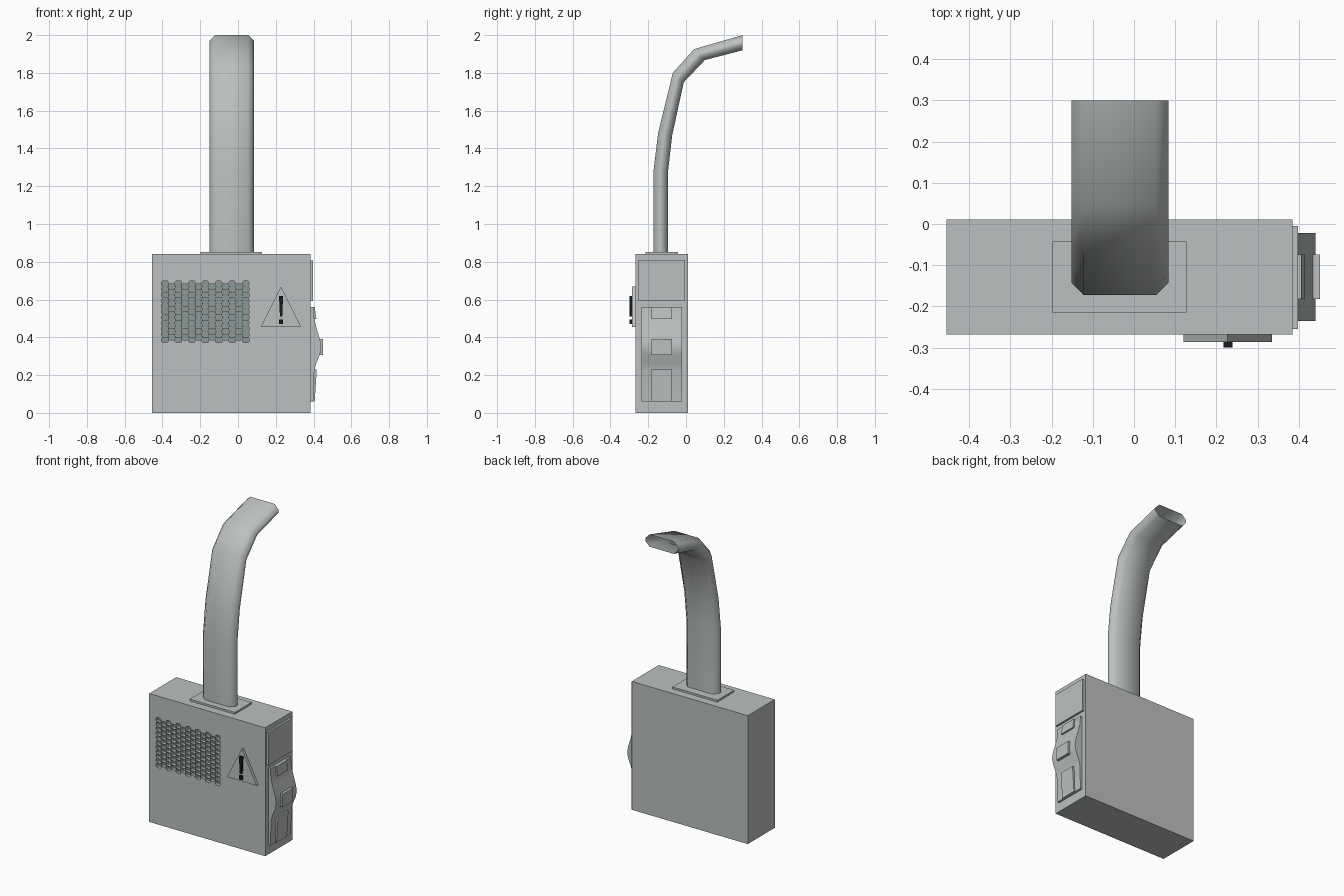
import bpy, bmesh, math
from mathutils import Vector

if "Cube" in bpy.data.objects:
    bpy.data.objects.remove(bpy.data.objects["Cube"])


def material(name, rgb):
    m = bpy.data.materials.new(name)
    m.diffuse_color = (*rgb, 1)
    m.use_nodes = True
    m.node_tree.nodes["Principled BSDF"].inputs["Base Color"].default_value = m.diffuse_color
    return m


GREY = material("grey metal", (0.50, 0.53, 0.525))
DARK = material("dark grille", (0.26, 0.32, 0.31))
BLACK = material("black", (0.01, 0.01, 0.01))


def finish(name, bm, mat, smooth=None):
    bmesh.ops.recalc_face_normals(bm, faces=bm.faces)
    me = bpy.data.meshes.new(name)
    bm.to_mesh(me)
    bm.free()
    ob = bpy.data.objects.new(name, me)
    bpy.context.collection.objects.link(ob)
    me.materials.append(mat)
    if smooth:
        bpy.ops.object.select_all(action='DESELECT')
        ob.select_set(True)
        bpy.context.view_layer.objects.active = ob
        bpy.ops.object.shade_smooth_by_angle(angle=math.radians(smooth))
    return ob


def prism(bm, pts, offset):
    """Extrude a closed polygon of 3D points along an offset."""
    f = bm.faces.new([bm.verts.new(p) for p in pts])
    r = bmesh.ops.extrude_face_region(bm, geom=[f])
    vs = [v for v in r["geom"] if isinstance(v, bmesh.types.BMVert)]
    bmesh.ops.translate(bm, verts=vs, vec=Vector(offset))


def box(name, x0, x1, y0, y1, z0, z1, mat=GREY):
    bm = bmesh.new()
    prism(bm, [(x0, y0, z0), (x1, y0, z0), (x1, y1, z0), (x0, y1, z0)], (0, 0, z1 - z0))
    return finish(name, bm, mat)


# Main housing
body = box("housing", -0.455, 0.385, -0.268, 0.011, 0, 0.84)

# Staggered grille holes cut into the front
bm = bmesh.new()
PX, PZ, X0, Z0, DEPTH = 0.0713, 0.0298, -0.387, 0.386, 0.025
HW, HH, C = 0.0175, 0.0142, 0.006
for odd in (0, 1):
    for i in range(7 - odd):
        for j in range(11 - odd):
            cx = X0 + PX * (i + odd / 2)
            cz = Z0 + PZ * (j + odd / 2)
            octagon = [(HW, HH - C), (HW - C, HH), (C - HW, HH), (-HW, HH - C),
                       (-HW, C - HH), (C - HW, -HH), (HW - C, -HH), (HW, C - HH)]
            prism(bm, [(cx + a, -0.29, cz + b) for a, b in octagon], (0, 0.022 + DEPTH, 0))
cutter = finish("grille_cutter", bm, DARK)
cutter.hide_render = True
mod = body.modifiers.new("grille", 'BOOLEAN')
mod.operation, mod.solver, mod.object = 'DIFFERENCE', 'EXACT', cutter
bpy.context.view_layer.objects.active = body
bpy.ops.object.modifier_apply(modifier="grille")
bpy.data.objects.remove(cutter)
body.data.materials.clear()
body.data.materials.append(GREY)
body.data.materials.append(DARK)
for p in body.data.polygons:       # hole floors are darker
    floor = abs(p.center.y - (-0.268 + DEPTH)) < 0.002 and p.normal.y < -0.9
    p.material_index = 1 if floor else 0

# Flange under the duct
box("duct_flange", -0.198, 0.128, -0.215, -0.042, 0.84, 0.852)

# Bent open duct: outer (front) and inner (back) edge of each section
sections = [((-0.172, 0.85), (-0.095, 0.85)), ((-0.172, 1.28), (-0.095, 1.28)),
            ((-0.148, 1.48), (-0.073, 1.47)), ((-0.07, 1.80), (-0.012, 1.75)),
            ((0.043, 1.926), (0.10, 1.868)), ((0.30, 2.0), (0.30, 1.92))]
XL, XR, CH = -0.152, 0.084, 0.03
ring = [(XL + CH, 0), (XR - CH, 0), (XR, 0.38), (XR, 0.62),
        (XR - CH, 1), (XL + CH, 1), (XL, 0.62), (XL, 0.38)]
bm = bmesh.new()
rows = []
for o, i in sections:
    o, i = Vector(o), Vector(i)
    rows.append([bm.verts.new((x, *o.lerp(i, t))) for x, t in ring])
for a, b in zip(rows, rows[1:]):
    for k in range(8):
        n = (k + 1) % 8
        bm.faces.new((a[k], a[n], b[n], b[k]))
finish("exhaust_duct", bm, GREY, 50)

# Warning triangle and exclamation mark
bm = bmesh.new()
prism(bm, [(0.12, -0.268, 0.455), (0.335, -0.268, 0.455), (0.2275, -0.268, 0.668)], (0, -0.018, 0))
finish("warning_triangle", bm, GREY)
bm = bmesh.new()
prism(bm, [(0.222, -0.285, 0.51), (0.234, -0.285, 0.51),
           (0.239, -0.285, 0.62), (0.217, -0.285, 0.62)], (0, -0.015, 0))
prism(bm, [(0.217, -0.285, 0.47), (0.238, -0.285, 0.47),
           (0.238, -0.285, 0.495), (0.217, -0.285, 0.495)], (0, -0.015, 0))
finish("exclamation_mark", bm, BLACK)

# Upper side panel
box("side_panel", 0.385, 0.398, -0.255, -0.005, 0.592, 0.807)

# Bulging side plate
profile = [(0.385, 0.06), (0.398, 0.06), (0.404, 0.225), (0.415, 0.265), (0.434, 0.31),
           (0.441, 0.348), (0.434, 0.39), (0.417, 0.445), (0.404, 0.495),
           (0.398, 0.56), (0.385, 0.56)]
bm = bmesh.new()
prism(bm, [(x, -0.235, z) for x, z in profile], (0, 0.213, 0))
finish("bulged_plate", bm, GREY, 40)

# Raised pads on the plate: (z0, z1, outer x at bottom, outer x at top)
for name, z0, z1, xa, xb in (("top_pad", 0.498, 0.56, 0.415, 0.406),
                             ("middle_pad", 0.307, 0.39, 0.451, 0.451),
                             ("bottom_pad", 0.06, 0.23, 0.406, 0.417)):
    bm = bmesh.new()
    prism(bm, [(0.39, -0.182, z0), (xa, -0.182, z0), (xb, -0.182, z1), (0.39, -0.182, z1)],
          (0, 0.108, 0))
    finish(name, bm, GREY)
